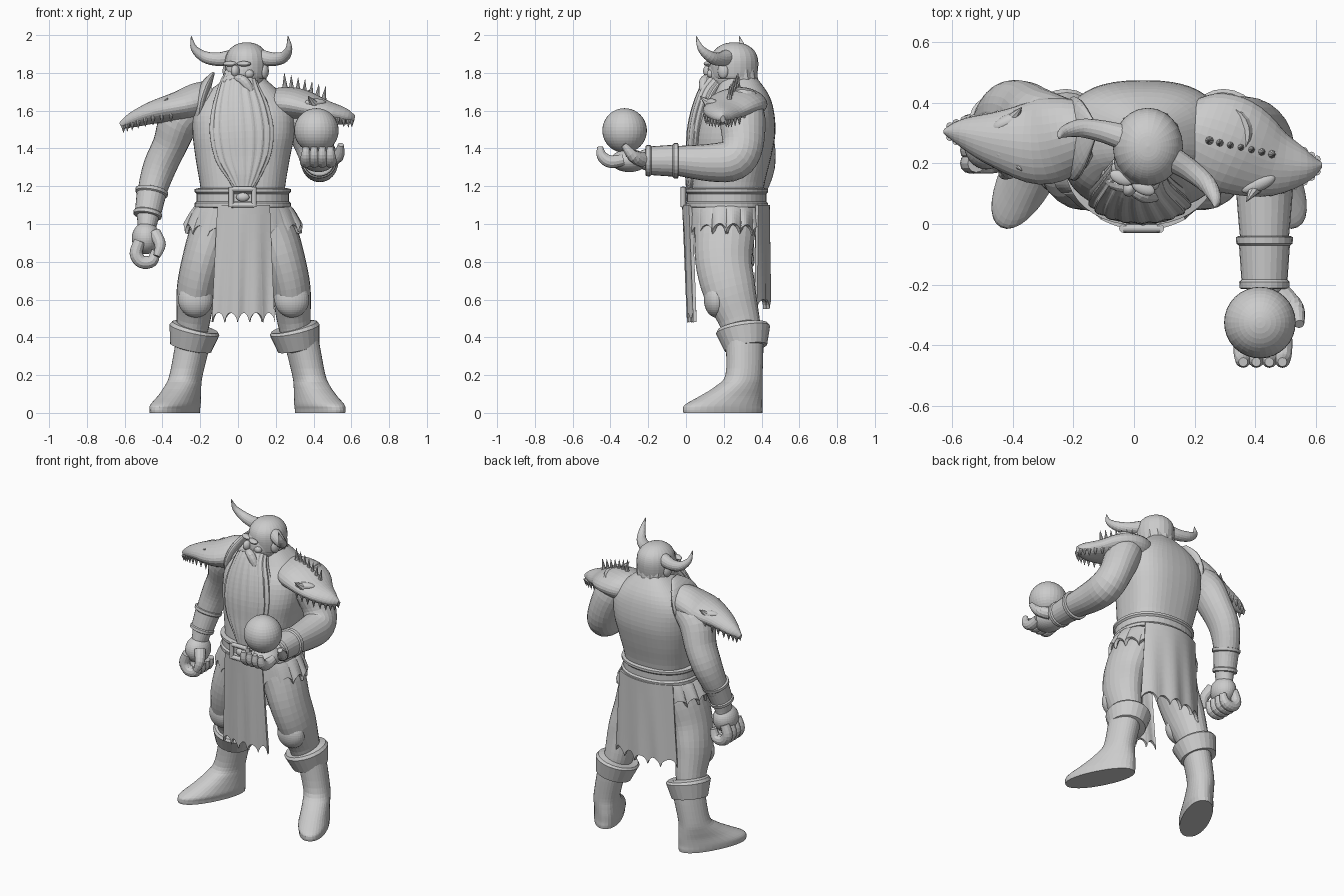
import bpy, bmesh, math
from mathutils import Vector, Matrix

cube = bpy.data.objects.get("Cube")
if cube:
    bpy.data.objects.remove(cube, do_unlink=True)
grey = bpy.data.materials.new("stone grey")
grey.use_nodes = True
grey.diffuse_color = (0.6, 0.6, 0.6, 1)
grey.node_tree.nodes["Principled BSDF"].inputs["Base Color"].default_value = grey.diffuse_color
X, Y, Z = Vector((1, 0, 0)), Vector((0, 1, 0)), Vector((0, 0, 1))
SIDES = ((1, "left"), (-1, "right"))
parts = []

def finish(name, bm):
    bmesh.ops.recalc_face_normals(bm, faces=bm.faces)
    mesh = bpy.data.meshes.new(name)
    bm.to_mesh(mesh)
    bm.free()
    mesh.materials.append(grey)
    parts.append(bpy.data.objects.new(name, mesh))
    bpy.context.collection.objects.link(parts[-1])
    return parts[-1]

def spline(rows, steps):
    """Smooth a list of equal-length rows with a Catmull-Rom curve."""
    padded = [rows[0], *rows, rows[-1]]
    out = []
    for quad in zip(padded, padded[1:], padded[2:], padded[3:]):
        for t in (k / steps for k in range(steps)):
            out.append([b + (c - a) * t / 2 + (2 * a - 5 * b + 4 * c - d) * t * t / 2
                        + (3 * b - a - 3 * c + d) * t ** 3 / 2 for a, b, c, d in zip(*quad)])
    return out + [rows[-1]]

def skin(name, rings, closed=True):
    """Join rows of points with quads; a closed skin wraps round and is capped."""
    bm = bmesh.new()
    grid = [[bm.verts.new(p) for p in ring] for ring in rings]
    for low, high in zip(grid, grid[1:]):
        for k in range(0 if closed else 1, len(low)):
            bm.faces.new((low[k - 1], low[k], high[k], high[k - 1]))
    if closed:
        bm.faces.new(grid[0])
        bm.faces.new(grid[-1])
    return finish(name, bm)

def loft(name, stations, ref=Y, sides=24, steps=4, power=1.0, ripple=0, waves=0, level=False):
    """Skin ellipses (x, y, z, a, b) along a path; b lies along ref; level keeps rings horizontal."""
    rows = spline(stations, steps)
    centres = [Vector(r[:3]) for r in rows]
    rings = []
    for i, row in enumerate(rows):
        ahead, behind = centres[min(i + 1, len(rows) - 1)], centres[max(i - 1, 0)]
        tangent = Z if level else (ahead - behind).normalized()
        v = (ref - tangent * ref.dot(tangent)).normalized()
        u, ring = v.cross(tangent), []
        for ang in (math.tau * k / sides for k in range(sides)):
            grow = 1 + ripple * math.sin(waves * ang)
            c, s = (math.copysign(abs(w) ** power, w) * grow for w in (math.cos(ang), math.sin(ang)))
            ring.append(centres[i] + u * c * max(row[3], .001) + v * s * max(row[4], .001))
        rings.append(ring)
    skin(name, rings)

def tube(name, points, radii, ref=Y, sides=12):
    loft(name, [(*p, r, r) for p, r in zip(points, radii)], ref, sides)

def spike(name, base, tip, r):
    ref = X if abs((Vector(tip) - Vector(base)).normalized().x) < .8 else Y
    loft(name, [(*base, r, r), (*tip, .001, .001)], ref, sides=8, steps=1)

def blob(name, loc, size, turn=0.0):
    bm = bmesh.new()
    bmesh.ops.create_uvsphere(bm, u_segments=32, v_segments=20, radius=1)
    bm.transform(Matrix.Translation(loc) @ Matrix.Rotation(turn, 4, "Z") @ Matrix.Diagonal((*size, 1)))
    finish(name, bm)

def band(name, start, end, r0, r1, ref=Y):
    """Tapered sleeve with a raised rim at both ends."""
    rows = []
    for t, swell in ((0, 1), (.02, 1.1), (.14, 1.1), (.18, 1), (.82, 1), (.86, 1.1), (.98, 1.1), (1, 1)):
        r = (r0 + (r1 - r0) * t) * swell
        rows.append((*Vector(start).lerp(Vector(end), t), r, r))
    loft(name, rows, ref, steps=1)

def cloth(name, point, columns, rows):
    """Thin sheet from point(u, v), with v running down from the waist."""
    sheet = skin(name, [[point(i / columns, j / rows) for i in range(columns + 1)] for j in range(rows + 1)], False)
    solid = sheet.modifiers.new("thickness", "SOLIDIFY")
    solid.thickness, solid.offset = .018, 0

# Torso, belt and buckle
loft("torso", [(.025, .22, 1.03, .21, .19), (.025, .22, 1.18, .222, .19), (.025, .245, 1.35, .25, .205),
               (.03, .26, 1.48, .27, .213), (.03, .275, 1.6, .265, .19), (.03, .29, 1.69, .2, .145),
               (.04, .28, 1.78, .09, .09)], sides=48, power=.78, level=True)
loft("belt", [(.025, .215, z, .235 + g, .2 + g) for z, g in
              ((1.085, 0), (1.09, .02), (1.11, .02), (1.12, .01), (1.16, .01), (1.17, .02), (1.185, .02), (1.19, 0))],
     sides=40, steps=1, power=.9)
for z in (1.1, 1.185):
    tube("buckle_bar", [(-.035, -.015, z), (.085, -.015, z)], (.014, .014), Z)
for x in (-.035, .085):
    tube("buckle_side", [(x, -.015, 1.09), (x, -.015, 1.195)], (.014, .014))
blob("buckle_centre", (.025, -.005, 1.142), (.035, .02, .024))

# Ragged skirt with long front and back panels
def ragged(u, count, depth):
    return depth * abs(math.sin(math.pi * count * u)) ** .6

def skirt(u, v):
    a = math.tau * u
    fold = 1 + .015 * v * math.sin(16 * a)
    hem = .91 + ragged(u, 17, .05) + .04 * abs(math.cos(a))
    return (.027 + (.235 + .07 * v ** .7) * math.cos(a) * fold, .215 + .198 * math.sin(a) * fold, 1.1 + (hem - 1.1) * v)

def panel(y, lean, bow, half, spread, hem):
    def point(u, v):
        w = 2 * u - 1
        fold = .007 * v * math.sin(3 * math.pi * w + v)
        bottom = hem + ragged(u, 5, .05)
        return (.03 + w * (half + spread * v), y + lean * v + bow * w * w + fold, 1.1 + (bottom - 1.1) * v)
    return point

cloth("skirt", skirt, 136, 6)
cloth("front_panel", panel(-.012, .03, .035, .135, .03, .48), 60, 12)
cloth("back_panel", panel(.435, 0, -.06, .195, .03, .55), 60, 12)

# Legs, boots and cuffs
for s, side in SIDES:
    def mirrored(rows, middle):
        return [(middle + s * r[0], *r[1:]) for r in rows]
    loft(side + "_leg", mirrored([(.1, .21, 1.08, .11, .17), (.165, .205, .95, .12, .16), (.215, .2, .8, .113, .15),
                                  (.25, .23, .65, .105, .14), (.265, .28, .5, .09, .11), (.28, .3, .4, .08, .1)], .03))
    blob(side + "_knee", (.03 + s * .255, .16, .6), (.092, .065, .095))
    loft(side + "_boot", mirrored([(.275, .3, .42, .09, .1), (.29, .31, .36, .088, .1), (.325, .307, .2, .082, .1),
                                   (.342, .28, .14, .083, .132), (.36, .24, .09, .086, .178), (.38, .2, .045, .092, .222),
                                   (.385, .195, .02, .09, .23), (.385, .195, 0, .088, .228)], .05),
         Vector((-s * .45, .89, 0)), sides=32, power=.92, level=True)
    loft(side + "_boot_cuff", mirrored([(.287, .318, .34, .08, .09), (.286, .317, .345, .112, .114),
                                        (.265, .302, .44, .135, .145), (.262, .3, .455, .125, .135),
                                        (.26, .299, .46, .08, .09)], .035), steps=1)

# Right arm hanging with a closed fist
loft("right_arm", [(-.19, .3, 1.63, .09, .1), (-.3, .32, 1.56, .108, .12), (-.36, .36, 1.42, .092, .11),
                   (-.415, .37, 1.3, .088, .1), (-.455, .34, 1.17, .076, .08), (-.475, .3, 1.05, .06, .06),
                   (-.485, .28, .96, .045, .06)])
band("right_bracer", (-.455, .34, 1.18), (-.48, .295, 1.04), .08, .068)
blob("right_palm", (-.487, .27, .925), (.075, .09, .085))
for y in (.2, .243, .286, .329):
    tube("right_finger", [(-.52, y, .91), (-.54, y, .845), (-.51, y, .8), (-.455, y, .805), (-.435, y, .86)],
         (.03, .034, .034, .032, .022))
tube("right_thumb", [(-.44, .22, .95), (-.412, .18, .89), (-.43, .165, .83)], (.035, .03, .018), X)

# Left arm reaching forward with a ball
loft("left_arm", [(.29, .3, 1.67, .09, .1), (.34, .3, 1.56, .12, .11), (.4, .3, 1.42, .11, .1), (.43, .25, 1.34, .11, .1),
                  (.43, .13, 1.325, .1, .095), (.43, -.05, 1.335, .078, .08), (.43, -.2, 1.34, .06, .06),
                  (.43, -.25, 1.34, .04, .05)], X)
band("left_bracer", (.43, -.04, 1.335), (.43, -.215, 1.335), .086, .074, X)
blob("left_palm", (.425, -.3, 1.335), (.085, .1, .06))
for x in (.36, .403, .446, .489):
    tube("left_finger", [(x, -.33, 1.34), (x, -.4, 1.33), (x, -.445, 1.36), (x, -.455, 1.41)], (.03, .033, .028, .015), X)
tube("left_thumb", [(.48, -.23, 1.34), (.53, -.28, 1.36), (.545, -.33, 1.42)], (.04, .032, .016))
blob("ball", (.415, -.325, 1.495), (.118, .118, .118))

# Skull-shaped shoulder guards with teeth along both jaw edges, brows and horns
skulls = {-1: [(-.15, .31, 1.67, .1, .09), (-.22, .29, 1.65, .13, .095), (-.32, .27, 1.62, .14, .08),
               (-.45, .28, 1.59, .095, .06), (-.56, .3, 1.55, .05, .04), (-.62, .305, 1.52, .012, .018)],
          1: [(.18, .31, 1.63, .11, .08), (.24, .29, 1.635, .15, .09), (.33, .255, 1.63, .16, .085),
              (.45, .205, 1.6, .12, .06), (.56, .19, 1.57, .06, .045), (.615, .195, 1.555, .012, .02)]}
for s, side in SIDES:
    rows = skulls[s]
    loft(side + "_shoulder_skull", rows, Z, sides=28, power=1.1)
    for x, y, z, a, b in spline(rows[2:], 3)[1:-1]:
        for edge in (-1, 1):
            base = Vector((x, y + edge * a * .85, z - b * .3))
            spike(side + "_tooth", base, base - Vector((0, 0, .03 + b * .3)), .013)
    x, y, z, a, b = rows[3]
    for edge in (-1, 1):
        blob(side + "_skull_brow", (x - s * .04, y + edge * a * .6, z + b * .7), (.06, .025, .022), -s * edge * .4)
        spike(side + "_brow_horn", (x - s * .05, y + edge * a * .7, z + b * .6),
              (x - s * .08, y + edge * a * 1.1, z + b * 1.3), .025)
loft("right_guard_collar", [(-.21, .27, 1.53, .03, .1), (-.2, .28, 1.63, .035, .14), (-.17, .3, 1.73, .03, .11),
                            (-.13, .31, 1.8, .008, .03)])
for t in (i / 6 for i in range(7)):
    x, y = .25 + .2 * t, .275 - .045 * t
    spike("left_guard_spike", (x, y, 1.7 - .06 * t), (x - .005 + .02 * t, y, 1.8 - .07 * t), .018)

# Head, turned slightly to its right
TURN = math.radians(-24)
SPIN = Matrix.Rotation(TURN, 3, "Z")
def head(x, y, z):
    return Vector((.045, .25, 1.83)) + SPIN @ Vector((x, y, z))

loft("helmet", [(.046, .255, z, r * .94, r * 1.04) for z, r in
                ((1.77, .1), (1.78, .115), (1.85, .123), (1.9, .113), (1.935, .085), (1.956, .045), (1.962, .002))])
blob("head", head(0, -.02, -.03), (.1, .12, .12), TURN)
blob("nose", head(0, -.145, -.02), (.022, .028, .032), TURN)
loft("neck_hair", [(.05, .29, 1.82, .1, .08), (.045, .3, 1.74, .1, .08), (.04, .31, 1.66, .1, .06)],
     sides=48, ripple=.04, waves=12)
for s, side in SIDES:
    blob(side + "_brow", head(s * .04, -.125, .018), (.04, .022, .014), TURN)
    blob(side + "_cheek", head(s * .055, -.1, -.035), (.03, .025, .025), TURN)
    blob(side + "_ear", head(s * .11, -.01, -.02), (.02, .03, .04), TURN)
    tube(side + "_moustache", [head(0, -.14, -.055), head(s * .05, -.145, -.075), head(s * .085, -.13, -.14),
                               head(s * .09, -.125, -.21)], (.02, .027, .022, .004))
    tube(side + "_horn", [head(s * .09, 0, .05), head(s * .16, -.01, .042), head(s * .23, -.03, .055),
                          head(s * .275, -.065, .1), head(s * .28, -.09, .165)], (.042, .036, .03, .018, .002), Y, 16)
loft("beard", [(.01, .19, 1.78, .085, .06), (.005, .145, 1.71, .115, .07), (.012, .105, 1.6, .155, .075),
               (.02, .08, 1.48, .17, .075), (.025, .065, 1.35, .148, .065), (.03, .045, 1.25, .095, .05),
               (.03, .02, 1.17, .04, .02)], sides=96, ripple=.03, waves=19)

for obj in bpy.context.view_layer.objects:
    obj.select_set(obj in parts)
bpy.context.view_layer.objects.active = parts[0]
bpy.ops.object.shade_smooth_by_angle(angle=math.radians(45))
